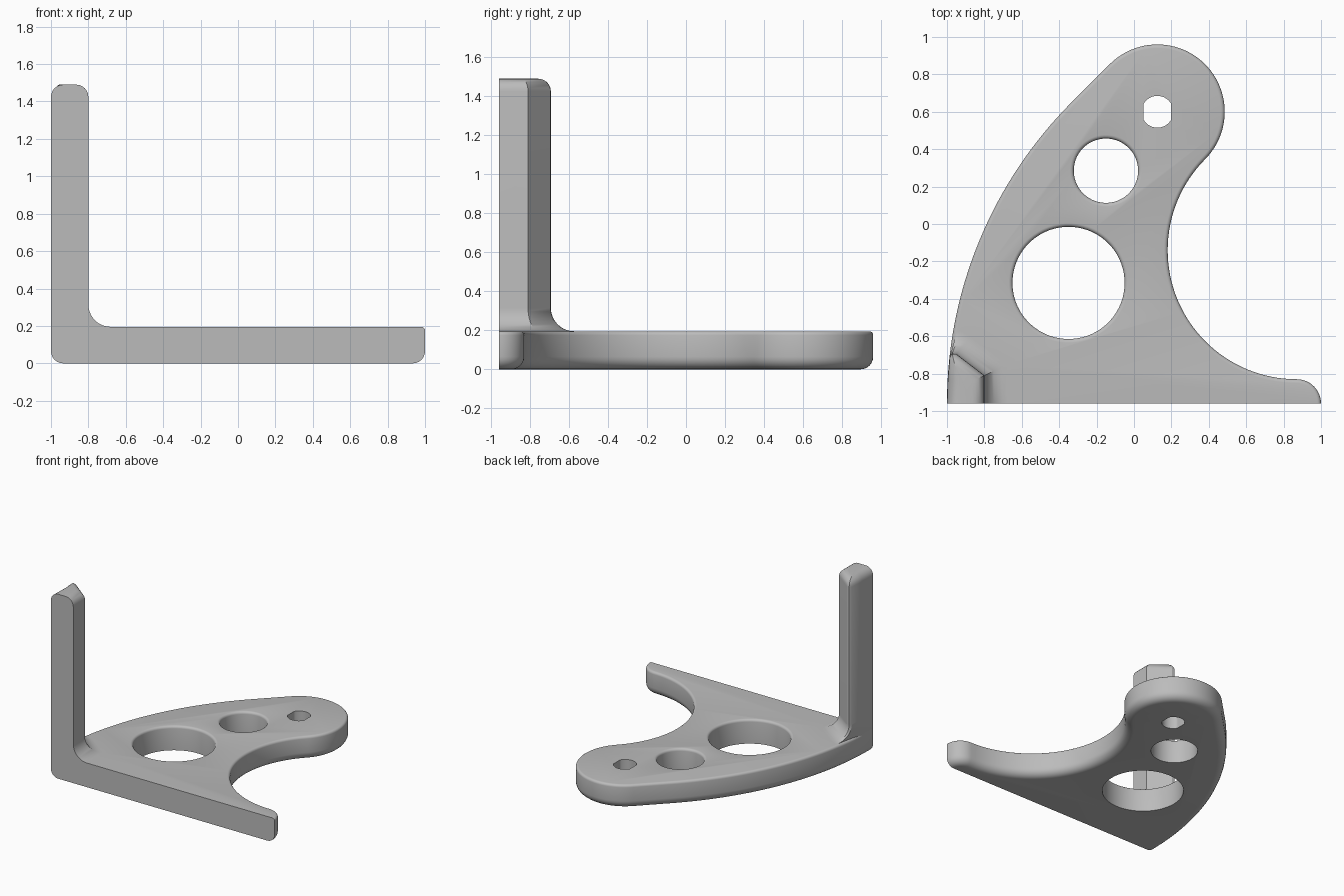
import bpy, bmesh
from math import sin, cos, pi, radians
from mathutils import Vector

cube = bpy.data.objects.get("Cube")
if cube:
    bpy.data.objects.remove(cube, do_unlink=True)

FRONT, THICK, HEIGHT = -0.96, 0.195, 1.49

grey = bpy.data.materials.new("plain grey")
grey.use_nodes = True
grey.diffuse_color = (0.5, 0.5, 0.5, 1)
grey.node_tree.nodes["Principled BSDF"].inputs["Base Color"].default_value = (0.5, 0.5, 0.5, 1)


def loft(name, rings):
    """Skin a stack of equal-length closed rings and cap both ends."""
    bm = bmesh.new()
    loops = [[bm.verts.new(p) for p in ring] for ring in rings]
    n = len(loops[0])
    for low, high in zip(loops, loops[1:]):
        for i in range(n):
            j = (i + 1) % n
            bm.faces.new((low[i], low[j], high[j], high[i]))
    bm.faces.new(loops[0][::-1])
    bm.faces.new(loops[-1])
    bmesh.ops.recalc_face_normals(bm, faces=bm.faces)
    mesh = bpy.data.meshes.new(name)
    bm.to_mesh(mesh)
    bm.free()
    mesh.materials.append(grey)
    obj = bpy.data.objects.new(name, mesh)
    bpy.context.collection.objects.link(obj)
    return obj


def arc(cx, cy, r, start, end, steps, side=1):
    """Points on an arc, each with its outward normal (side -1 = concave)."""
    out = []
    for i in range(steps + 1):
        a = radians(start + (end - start) * i / steps)
        d = Vector((cos(a), sin(a)))
        out.append((Vector((cx, cy)) + d * r, d * side))
    return out


def quarter(r, steps=6):
    """Inset and rise of a rounded edge, from the wall to the flat."""
    return [(r * (1 - cos(a)), r * sin(a)) for a in (pi / 2 * i / steps for i in range(steps + 1))]


# Base plate: tip, concave sweep, round head and long outer curve
outline = arc(0.87, FRONT, 0.13, 0, 90, 12)
outline += arc(0.87, -0.14, 0.69, 270, 135, 48, -1)[1:]
outline += arc(0.125, 0.6, 0.36, -45, 135, 48)[1:]
outline += arc(1.28, FRONT, 2.28, 135, 180, 32)

levels = [(d, 0.065 - h) for d, h in reversed(quarter(0.065))]
levels += [(d, THICK - 0.02 + h) for d, h in quarter(0.02, 4)]
plate = loft("bracket", [[(*(p - n * d), z) for p, n in outline] for d, z in levels])

# Upright post: section point, base flare direction, top inset direction
section = [
    ((-1, FRONT), (0, 0), (1, 0)),
    ((-0.8, FRONT), (1, 0), (-1, 0)),
    ((-0.8, -0.81), (1, 0.48), (-1, -0.48)),
    ((-0.95, -0.695), (0.62, 0.78), (0, -1)),
    ((-0.973, -0.693), (0.4, 1), (0.25, -1)),
    ((-0.985, -0.71), (0.33, 1.15), (0.5, -0.8)),
    ((-0.996, -0.83), (0, 0), (1, 0)),
]


def post_ring(flare, inset, z):
    return [(x + fx * flare + ix * inset, y + fy * flare + iy * inset, z)
            for (x, y), (fx, fy), (ix, iy) in section]


r = 0.12
rings = [post_ring(r, 0, 0.1)]
rings += [post_ring(r - h, 0, THICK + d) for d, h in quarter(r, 10)]
rings += [post_ring(0, d, HEIGHT - 0.065 + h) for d, h in quarter(0.065)]
post = loft("upright_post", rings)


# Hole cutters, optionally flared to soften the upper rim
def hole(name, x, y, radius, flat=9, rim=0.02):
    steps = [(0, -0.1), (0, THICK - rim)]
    if rim:
        steps += [(d, THICK - rim + h) for d, h in quarter(rim, 4)[1:]]
    steps.append((steps[-1][0], THICK + 0.03))
    rings = []
    for grow, z in steps:
        ring = []
        for i in range(64):
            a = 2 * pi * (i + 0.5) / 64
            dx = max(-flat, min(flat, (radius + grow) * cos(a)))
            ring.append((x + dx, y + (radius + grow) * sin(a), z))
        rings.append(ring)
    return loft(name, rings)


cutters = [
    hole("large_hole_cutter", -0.35, -0.315, 0.3),
    hole("middle_hole_cutter", -0.15, 0.285, 0.172),
    hole("flatted_hole_cutter", 0.125, 0.6, 0.085, flat=0.074, rim=0),
]

# Join the post and cut the holes
for other, operation in [(post, 'UNION')] + [(c, 'DIFFERENCE') for c in cutters]:
    mod = plate.modifiers.new(other.name, 'BOOLEAN')
    mod.object, mod.operation, mod.solver = other, operation, 'EXACT'

bpy.ops.object.select_all(action='DESELECT')
plate.select_set(True)
bpy.context.view_layer.objects.active = plate
for mod in list(plate.modifiers):
    bpy.ops.object.modifier_apply(modifier=mod.name)
for other in [post] + cutters:
    bpy.data.objects.remove(other, do_unlink=True)

bpy.ops.object.shade_smooth_by_angle(angle=radians(30))
